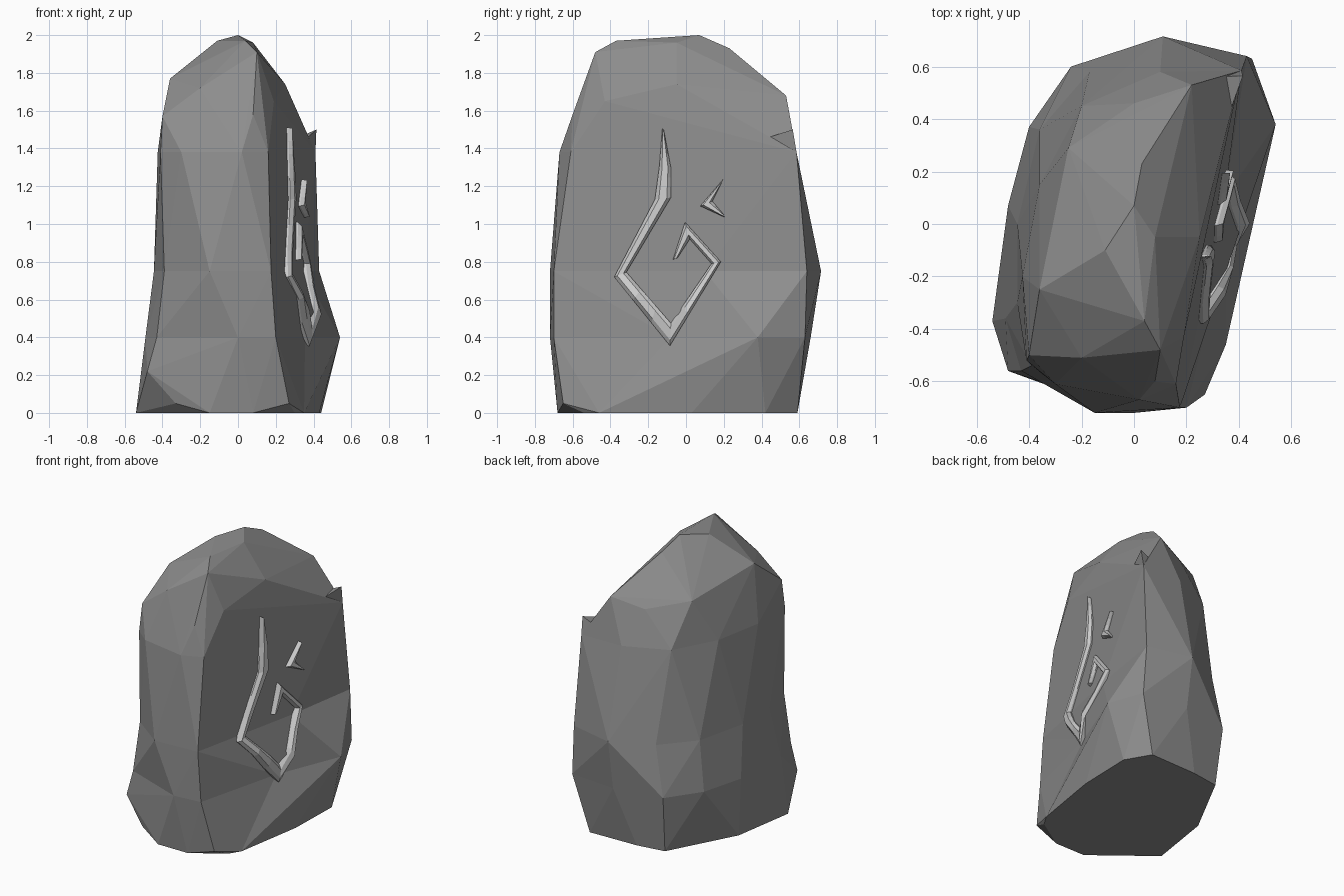
import bpy, bmesh
from mathutils import Vector
from mathutils.bvhtree import BVHTree

if "Cube" in bpy.data.objects:
    bpy.data.objects.remove(bpy.data.objects["Cube"])


def grey(name, v):
    mat = bpy.data.materials.new(name)
    mat.diffuse_color = (v, v, v, 1)
    mat.use_nodes = True
    mat.node_tree.nodes["Principled BSDF"].inputs["Base Color"].default_value = mat.diffuse_color
    return mat


STONE, MARK = grey("dark_stone", .27), grey("pale_mark", .55)


def make_object(name, bm, mat):
    bmesh.ops.recalc_face_normals(bm, faces=bm.faces)
    me = bpy.data.meshes.new(name)
    bm.to_mesh(me)
    me.materials.append(mat)
    ob = bpy.data.objects.new(name, me)
    bpy.context.collection.objects.link(ob)
    return ob


def add_hull(bm, pts, open_z=()):
    """Faceted convex chunk; horizontal caps at open_z are removed so chunks weld."""
    tmp = bmesh.new()
    for p in pts:
        tmp.verts.new(p)
    bmesh.ops.convex_hull(tmp, input=tmp.verts)
    loose = [v for v in tmp.verts if not v.link_faces]
    bmesh.ops.delete(tmp, geom=loose, context='VERTS')
    caps = [f for f in tmp.faces
            if any(all(abs(v.co.z - z) < 1e-4 for v in f.verts) for z in open_z)]
    bmesh.ops.delete(tmp, geom=caps, context='FACES')
    me = bpy.data.meshes.new("chunk")
    tmp.to_mesh(me)
    tmp.free()
    bm.from_mesh(me)
    bpy.data.meshes.remove(me)


def ring(z, xy):
    return [(x, y, z) for x, y in xy]


def find_edge(bm, a, b):
    near = [min(bm.verts, key=lambda v: (v.co - Vector(p)).length) for p in (a, b)]
    return bm.edges.get(near)


# Standing stone: outlines at four heights, then a chiselled crown
foot = ring(0, [(-.54, -.37), (-.15, -.68), (.08, -.68), (.3, -.54), (.35, -.46), (.43, .03),
                (.44, .42), (.34, .59), (-.02, .58), (-.22, .55), (-.47, .08)])
foot += [(.27, -.65, .05), (-.33, -.6, .05), (-.48, -.56, .22)]
low = ring(.4, [(-.49, -.36), (-.43, -.56), (0, -.72), (.2, -.7), (.54, .38), (.45, .63),
                (.11, .66), (-.24, .6), (-.4, .37), (-.48, .07)])
mid = ring(.75, [(.175, -.7), (-.15, -.72), (-.39, -.54), (-.445, -.3), (-.445, 0), (-.36, .36),
                 (-.17, .58), (.11, .715), (.43, .64), (.345, .1)])
high = ring(1.38, [(.16, -.61), (.02, -.67), (-.3, -.61), (-.41, -.52), (-.425, -.2), (-.36, .15),
                   (-.2, .45), (.1, .58), (.41, .585), (.29, .05)])
crown = [(-.4, -.5, 1.57), (.08, -.6, 1.58), (-.36, -.25, 1.77), (-.25, .29, 1.68),
         (0, .46, 1.62), (.18, .44, 1.74), (.22, .53, 1.68), (.25, -.05, 1.74),
         (.19, -.43, 1.65), (.1, -.48, 1.91), (-.2, -.51, 1.72), (.04, -.37, 1.97),
         (-.11, -.1, 1.97), (0, .07, 2), (.08, -.05, 1.96), (.03, .23, 1.93)]
bm = bmesh.new()
add_hull(bm, foot + low, (.4,))
add_hull(bm, low + mid, (.4, .75))
add_hull(bm, mid + high, (.75, 1.38))
add_hull(bm, high + crown, (1.38,))
bmesh.ops.remove_doubles(bm, verts=bm.verts, dist=1e-4)
# Hollow the lower right face so the marked side stays nearly flat
seam = find_edge(bm, (.2, -.7, .4), (.54, .38, .4))
dent = bmesh.utils.edge_split(seam, seam.verts[0], .5)[1]
dent.co = (.355, -.08, .4)
bmesh.ops.triangulate(bm, faces=list(dent.link_faces))
ridge = find_edge(bm, (.175, -.7, .75), (.54, .38, .4))
if ridge:
    bmesh.utils.edge_rotate(ridge, True)
bmesh.ops.dissolve_limit(bm, angle_limit=.03, verts=bm.verts, edges=bm.edges)
bmesh.ops.recalc_face_normals(bm, faces=bm.faces)
tree = BVHTree.FromBMesh(bm)
make_object("standing_stone", bm, STONE)

# Broken spur on the back right shoulder
bm = bmesh.new()
add_hull(bm, [(.415, .565, 1.5), (.41, .585, 1.38), (.35, .42, 1.38), (.3, .56, 1.45),
              (.37, .44, 1.46), (.25, .48, 1.4)])
make_object("broken_spur", bm, STONE)


def surface_x(y, z):
    hit = tree.ray_cast(Vector((2, y, z)), Vector((-1, 0, 0)))[0]
    return hit.x if hit else .3


def raised_stroke(name, pairs, height=.03, inset=.25, steps=3):
    """Bevelled mark on the right face; pairs are outer and inner (y, z) points."""
    bm = bmesh.new()
    fine = [(Vector(pairs[0][0]), Vector(pairs[0][1]))]
    for (a, b), (c, d) in zip(pairs, pairs[1:]):
        for i in range(1, steps + 1):
            fine.append((Vector(a).lerp(Vector(c), i / steps), Vector(b).lerp(Vector(d), i / steps)))
    rows = []
    for a, b in fine:
        row = []
        for p, dx in ((a, -.03), (a, .01), (a.lerp(b, inset), height),
                      (b.lerp(a, inset), height), (b, .01), (b, -.03)):
            row.append(bm.verts.new((surface_x(p.x, p.y) + dx, p.x, p.y)))
        rows.append(row)
    for r, s in zip(rows, rows[1:]):
        for i in range(6):
            j = (i + 1) % 6
            bm.faces.new((r[i], r[j], s[j], s[i]))
    bm.faces.new(rows[0])
    bm.faces.new(rows[-1])
    bmesh.ops.dissolve_limit(bm, angle_limit=.03, verts=bm.verts, edges=bm.edges)
    make_object(name, bm, MARK)


# Long hooked mark and small chevron
raised_stroke("hooked_mark", [
    ((-.125, 1.51), (-.118, 1.5)), ((-.142, 1.3), (-.08, 1.3)), ((-.165, 1.13), (-.08, 1.14)),
    ((-.38, .72), (-.315, .745)), ((-.085, .355), (-.08, .475)),
    ((.185, .8), (.135, .79)), ((-.005, 1.01), (.02, .92)), ((-.07, .81), (-.045, .82))])
raised_stroke("chevron_mark", [
    ((.195, 1.235), (.19, 1.22)), ((.075, 1.095), (.14, 1.12)), ((.205, 1.035), (.2, 1.05))])
